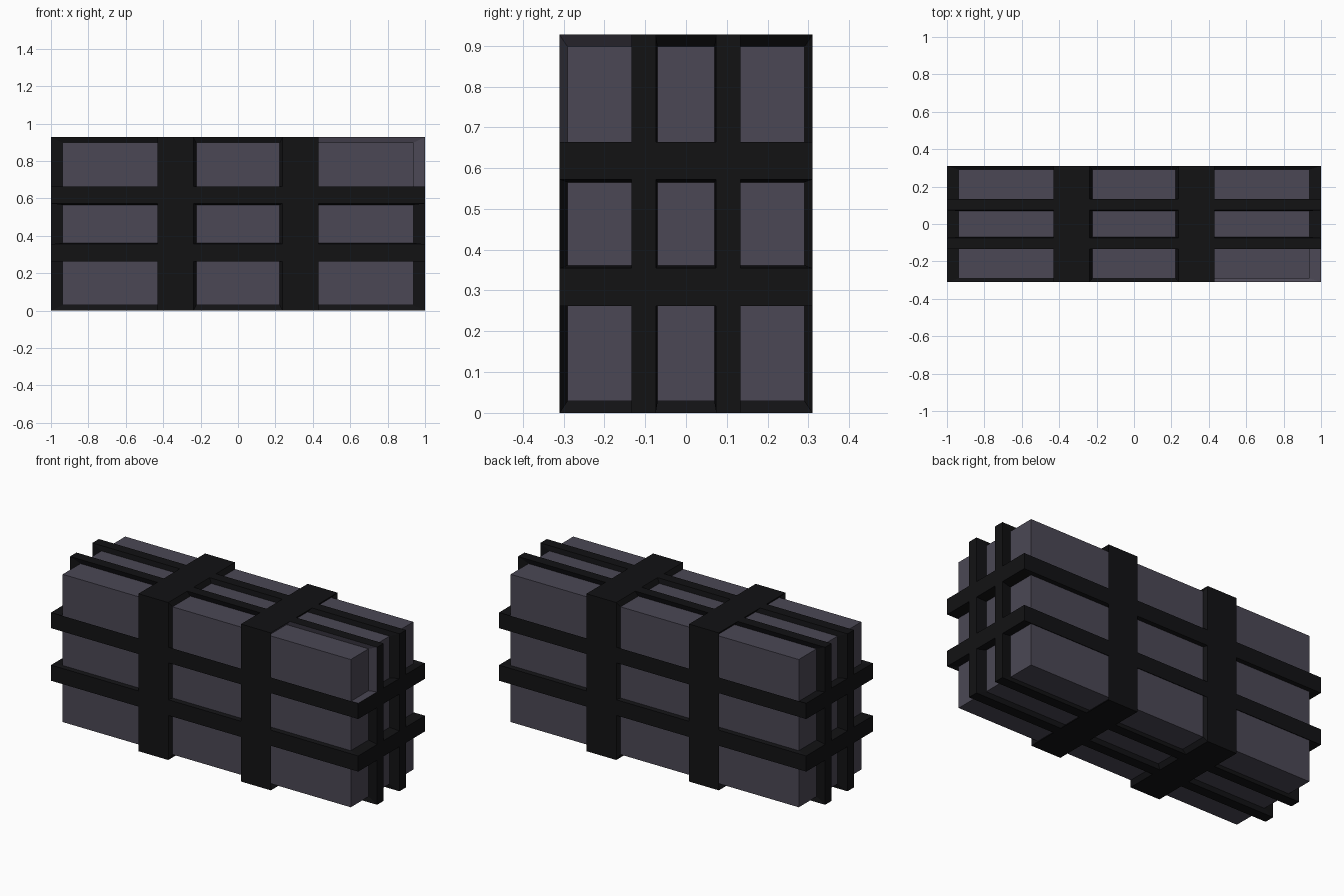
import bpy, bmesh
from mathutils import Vector

if "Cube" in bpy.data.objects:
    bpy.data.objects.remove(bpy.data.objects["Cube"])

OUTER = Vector((1.0, 0.31, 0.4635))      # half size over the straps
SCALE = 1.066                            # straps are the body grid scaled outward
INNER = OUTER / SCALE
# outer and inner edge of each strap along x, y, z (measured on the outer surface)
STRAPS = [(0.431, 0.237), (0.134, 0.074), (0.201, 0.1085)]


def material(name, color):
    m = bpy.data.materials.new(name)
    m.diffuse_color = (*color, 1)
    m.use_nodes = True
    m.node_tree.nodes["Principled BSDF"].inputs["Base Color"].default_value = m.diffuse_color
    return m


# Body box cut into a grid along the strap edges
bm = bmesh.new()
bmesh.ops.create_cube(bm, size=2)
bmesh.ops.scale(bm, vec=INNER, verts=bm.verts)
for axis, edges in enumerate(STRAPS):
    normal = Vector((0, 0, 0))
    normal[axis] = 1
    for e in edges:
        for side in (-1, 1):
            bmesh.ops.bisect_plane(bm, geom=bm.verts[:] + bm.edges[:] + bm.faces[:],
                                   plane_co=normal * side * e / SCALE, plane_no=normal)


def is_strap(face):
    c = face.calc_center_median() * SCALE
    return any(lo < abs(c[i]) < hi for i, (hi, lo) in enumerate(STRAPS))


def is_open_corner(face):
    c = face.calc_center_median() * SCALE
    return c.x > STRAPS[0][0] and c.y < -STRAPS[1][0] and c.z > STRAPS[2][0]


# Raise the straps outward from the body
straps = [f for f in bm.faces if is_strap(f)]
panels = [f for f in bm.faces if not is_strap(f)]
corner = [f for f in panels if is_open_corner(f)]
res = bmesh.ops.extrude_face_region(bm, geom=straps)
bmesh.ops.delete(bm, geom=[f for f in straps if f.is_valid], context='FACES_ONLY')
bmesh.ops.scale(bm, vec=(SCALE,) * 3,
                verts=[g for g in res["geom"] if isinstance(g, bmesh.types.BMVert)])

# Panels are grey, straps black; strap walls round one corner stay grey
grey = set(panels)
for f in corner:
    for e in f.edges:
        grey.update(e.link_faces)
for f in bm.faces:
    f.material_index = 0 if f in grey else 1
bmesh.ops.recalc_face_normals(bm, faces=bm.faces)
bmesh.ops.translate(bm, vec=(0, 0, OUTER.z), verts=bm.verts)

mesh = bpy.data.meshes.new("strapped_crate")
bm.to_mesh(mesh)
bm.free()
mesh.materials.append(material("panel_grey", (0.07, 0.064, 0.09)))
mesh.materials.append(material("strap_black", (0.006, 0.006, 0.007)))
bpy.context.collection.objects.link(bpy.data.objects.new("strapped_crate", mesh))
